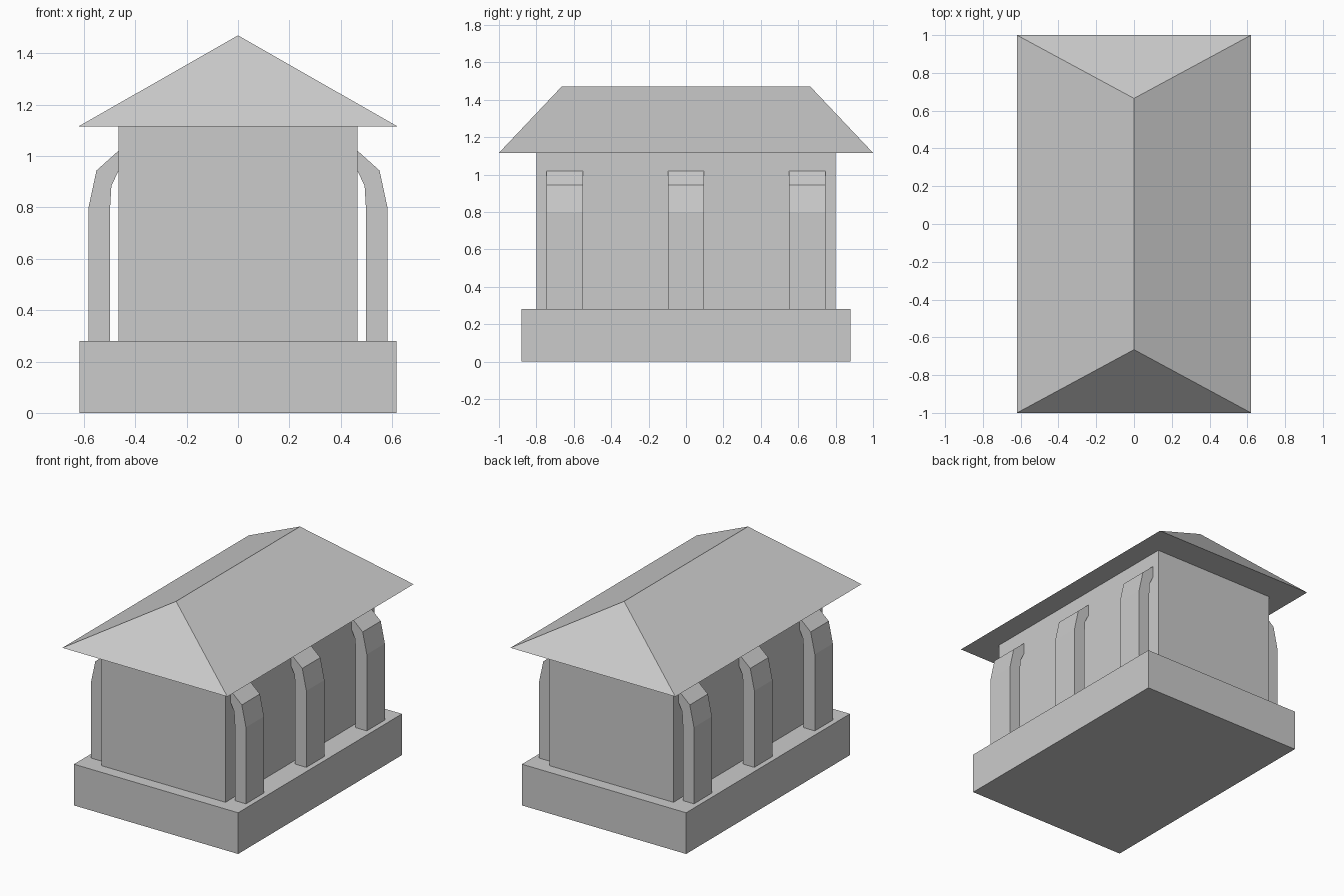
import bpy

if "Cube" in bpy.data.objects:
    bpy.data.objects.remove(bpy.data.objects["Cube"])

BASE_TOP, WALL_TOP, RIDGE = 0.28, 1.116, 1.47


def make_object(name, verts, faces):
    mesh = bpy.data.meshes.new(name)
    mesh.from_pydata(verts, [], faces)
    obj = bpy.data.objects.new(name, mesh)
    bpy.context.collection.objects.link(obj)
    return obj


def box(name, half_x, half_y, z0, z1):
    bpy.ops.mesh.primitive_cube_add(size=1, location=(0, 0, (z0 + z1) / 2))
    obj = bpy.context.object
    obj.name = name
    obj.scale = (2 * half_x, 2 * half_y, z1 - z0)
    bpy.ops.object.transform_apply(location=True, rotation=False, scale=True)
    return obj


def extrude_profile(name, profile, y0, y1):
    # Closed (x, z) profile, counter-clockwise seen from the front
    n = len(profile)
    verts = [(x, y, z) for y in (y0, y1) for x, z in profile]
    faces = [tuple(range(n)), tuple(reversed(range(n, 2 * n)))]
    faces += [(i, i + n, (i + 1) % n + n, (i + 1) % n) for i in range(n)]
    return make_object(name, verts, faces)


# Plinth and walled body
box("base", 0.617, 0.88, 0, BASE_TOP)
box("walls", 0.466, 0.80, BASE_TOP, WALL_TOP)

# Hipped roof with closed underside
eave_x, eave_y, ridge_y = 0.62, 1.0, 0.665
make_object(
    "roof",
    [(-eave_x, -eave_y, WALL_TOP), (eave_x, -eave_y, WALL_TOP),
     (eave_x, eave_y, WALL_TOP), (-eave_x, eave_y, WALL_TOP),
     (0, -ridge_y, RIDGE), (0, ridge_y, RIDGE)],
    [(0, 3, 2, 1), (0, 1, 4), (1, 2, 5, 4), (2, 3, 5), (3, 0, 4, 5)])

# Bent side pillars leaning into the walls, mirrored to the left side
pillar = [(0.498, BASE_TOP), (0.582, BASE_TOP), (0.582, 0.80), (0.551, 0.944),
          (0.466, 1.02), (0.466, 0.94), (0.493, 0.885), (0.498, 0.80)]
for label, y in (("front", -0.649), ("middle", 0), ("back", 0.649)):
    obj = extrude_profile(label + "_pillars", pillar, y - 0.097, y + 0.097)
    mirror = obj.modifiers.new("mirror", 'MIRROR')
    mirror.use_axis = (True, False, False)
